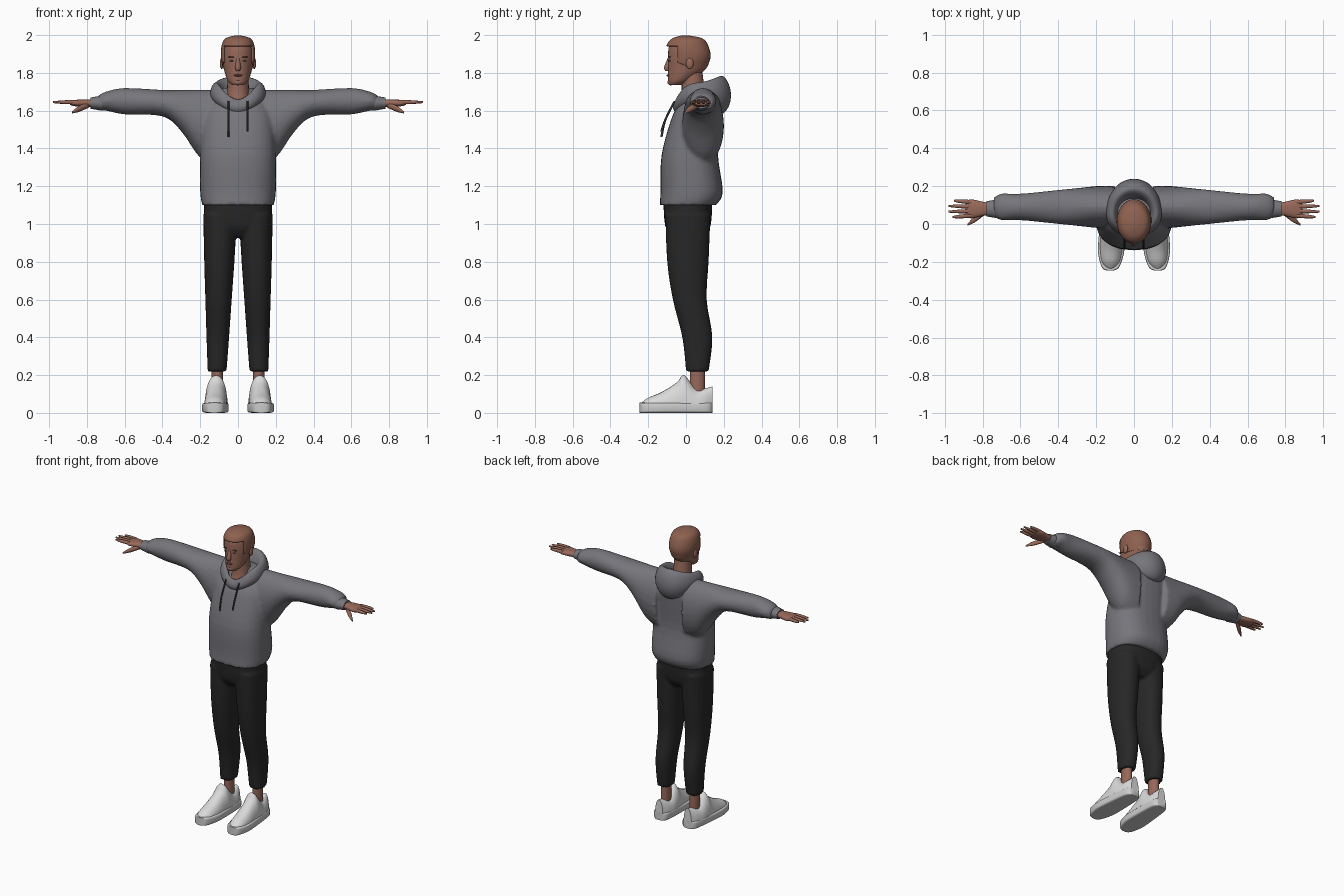
import bpy, bmesh, math
from mathutils import Matrix, Vector

cube = bpy.data.objects.get("Cube")
if cube:
    bpy.data.objects.remove(cube, do_unlink=True)


def material(name, red, green, blue):
    mat = bpy.data.materials.new(name)
    mat.use_nodes = True
    colour = (red, green, blue, 1)
    mat.diffuse_color = colour
    mat.node_tree.nodes["Principled BSDF"].inputs["Base Color"].default_value = colour
    return mat


SKIN = material("skin", .31, .14, .1)
HAIR = material("hair", .27, .12, .08)
LIPS = material("lips", .26, .08, .07)
BROWN = material("brow brown", .09, .04, .03)
EYE = material("eye grey", .2, .2, .3)
FLEECE = material("grey fleece", .18, .18, .2)
CORD = material("dark cord", .04, .04, .04)
CLOTH = material("black cloth", .02, .02, .02)
SHOE = material("shoe white", .7, .7, .7)
SOLE = material("sole white", .6, .6, .6)


def finish(name, bm, mat, angle=50):
    bmesh.ops.recalc_face_normals(bm, faces=bm.faces[:])
    mesh = bpy.data.meshes.new(name)
    bm.to_mesh(mesh)
    bm.free()
    mesh.materials.append(mat)
    mesh.shade_smooth()
    mesh.set_sharp_from_angle(angle=math.radians(angle))
    obj = bpy.data.objects.new(name, mesh)
    bpy.context.collection.objects.link(obj)
    return obj


def spline(rings, steps=4):
    """Smoothly fill in rings between the given ones."""
    last = len(rings) - 1
    filled = []
    for i in range(last):
        before, start, end, after = (rings[max(0, min(last, i + k))] for k in (-1, 0, 1, 2))
        for j in range(steps):
            t = j / steps
            filled.append([b + t / 2 * (c - a + t * (2 * a - 5 * b + 4 * c - d + t * (3 * (b - c) + d - a)))
                           for a, b, c, d in zip(before, start, end, after)])
    return filled + [rings[last]]


def bridge(bm, lower, upper):
    for k in range(len(lower)):
        bm.faces.new((lower[k - 1], lower[k], upper[k], upper[k - 1]))


def loft(bm, axis, rings, centre=0, drift=0, mirror=False, power=2, sides=24, floor=0):
    """Rings are (position on axis, second centre, first radius, second radius).
    The first centre follows a straight line given by centre and drift."""
    for flip in (1, -1) if mirror else (1,):
        loops = []
        for position, second, width, depth in spline(rings):
            loop = []
            for k in range(sides):
                angle = math.tau * k / sides
                cos, sin = math.cos(angle), math.sin(angle)
                point = [centre + drift * position + width * math.copysign(abs(cos) ** (2 / power), cos),
                         second + depth * math.copysign(abs(sin) ** (2 / power), sin)]
                point.insert(axis, position)
                x, y, z = point
                loop.append(bm.verts.new((x * flip, y, max(floor, z))))
            loops.append(loop)
        for lower, upper in zip(loops, loops[1:]):
            bridge(bm, lower, upper)
        bm.faces.new(loops[0])
        bm.faces.new(loops[-1])


def part(name, mat, axis, rings, **options):
    bm = bmesh.new()
    loft(bm, axis, rings, **options)
    return finish(name, bm, mat)


def blob(name, mat, x, y, z, *radii):
    """An ellipsoid, paired left and right when it is off centre."""
    bm = bmesh.new()
    for flip in (1, -1) if x else (1,):
        place = Matrix.Translation((x * flip, y, z)) @ Matrix.Diagonal((*radii, 1))
        bmesh.ops.create_uvsphere(bm, u_segments=16, v_segments=10, radius=1, matrix=place)
    return finish(name, bm, mat)


def fuse(obj, rounds):
    """Blend overlapping volumes into one soft surface."""
    remesh = obj.modifiers.new("fuse", 'REMESH')
    remesh.mode = 'VOXEL'
    remesh.voxel_size = .01
    remesh.use_smooth_shade = True
    smooth = obj.modifiers.new("soften", 'SMOOTH')
    smooth.factor = .5
    smooth.iterations = rounds


# Sweater: body, sleeves and cuffs
bm = bmesh.new()
loft(bm, 2, [(1.1, .01, .19, .15), (1.17, .03, .2, .165), (1.36, .02, .2, .15), (1.55, .05, .19, .13),
             (1.63, .07, .16, .11), (1.72, .08, .08, .05)], power=2.4, sides=32)
loft(bm, 0, [(.1, 1.51, .11, .2), (.2, 1.53, .11, .18), (.3, 1.6, .1, .11), (.4, 1.64, .09, .07),
             (.6, 1.65, .07, .07), (.7, 1.65, .07, .05), (.74, 1.64, .05, .04)], centre=.09, mirror=True)
fuse(finish("sweater", bm, FLEECE), rounds=4)
part("sleeve_cuffs", FLEECE, 0, [(.72, 1.64, .05, .04), (.78, 1.64, .04, .03)], centre=.08, mirror=True)

# Hood: a section swept around the neck, deepest at the back
FRONT = [(.12, 1.6), (.12, 1.63), (.1, 1.66), (.09, 1.66), (.08, 1.6), (.09, 1.57)]
SIDE = [(.15, 1.66), (.15, 1.71), (.13, 1.75), (.1, 1.75), (.08, 1.68), (.1, 1.62)]
BACK = [(.15, 1.56), (.21, 1.67), (.16, 1.8), (.11, 1.78), (.07, 1.68), (.1, 1.6)]
bm = bmesh.new()
loops = []
for k in range(24):
    angle = math.tau * k / 24
    sin = math.sin(angle)
    loop = []
    for side, target in zip(SIDE, BACK if sin > 0 else FRONT):
        radius, z = Vector(side).lerp(Vector(target), sin * sin)
        loop.append(bm.verts.new((radius * math.cos(angle), .05 + radius * sin, z)))
    loops.append(loop)
for k in range(24):
    bridge(bm, loops[k - 1], loops[k])
hood = finish("hood", bm, FLEECE, angle=180)
hood.modifiers.new("round", 'SUBSURF').levels = 2

# Drawstrings
for name, x, low in (("left_drawstring", .05, 1.49), ("right_drawstring", -.05, 1.46)):
    path = ((low, -.13), (1.55, -.11), (1.65, -.06))
    part(name, CORD, 2, [(z, y, .005, .006) for z, y in path], centre=x, sides=8)

# Trousers: hips and tapered legs
bm = bmesh.new()
loft(bm, 2, [(.93, .01, .1, .08), (.99, .01, .17, .12), (1.12, .01, .18, .13)], power=2.5, sides=32)
loft(bm, 2, [(.22, .06, .05, .06), (.4, .06, .06, .08), (.6, .02, .07, .09), (.8, .01, .08, .11),
             (1.05, .01, .09, .12)], centre=.115, drift=-.02, mirror=True, power=2.2)
fuse(finish("trousers", bm, CLOTH), rounds=2)

# Ankles and shoes, the toes turned slightly out
part("ankles", SKIN, 2, [(.08, .06, .03, .04), (.25, .06, .03, .04)], centre=.11, mirror=True)
upper = ((-.24, .02, .02), (-.2, .05, .05), (-.13, .06, .08), (-.05, .06, .13), (-.01, .06, .17),
         (.05, .06, .1), (.1, .05, .1), (.14, .03, .11))
part("shoe_uppers", SHOE, 1, [(y, .03, width, height) for y, width, height in upper],
     centre=.115, drift=-.04, mirror=True, power=2.2, floor=.02)
outline = ((-.245, .02), (-.23, .045), (-.17, .065), (-.1, .07), (.06, .06), (.12, .05), (.14, .03))
part("shoe_soles", SOLE, 1, [(y, .027, width, .027) for y, width in outline],
     centre=.115, drift=-.04, mirror=True, power=6, sides=32)

# Hands: palm, four spread fingers and a thumb
bm = bmesh.new()
loft(bm, 0, [(.76, 1.64, .03, .02), (.81, 1.64, .04, .02), (.86, 1.64, .05, .017), (.89, 1.64, .04, .01)],
     centre=.08, mirror=True, power=2.4)
for i, reach in enumerate((.96, .98, .98, .95)):
    spread = .05 * (i - 1.5)
    knuckle = .08 + .024 * (i - 1.5)
    finger = ((.86, .011), (.92, .01), (reach, .005))
    loft(bm, 0, [(x, 1.645, radius, radius) for x, radius in finger],
         centre=knuckle - .86 * spread, drift=spread, mirror=True, sides=12)
thumb = ((.79, 1.63, .014), (.84, 1.61, .016), (.88, 1.59, .005))
loft(bm, 0, [(x, z, radius, radius) for x, z, radius in thumb], centre=.63, drift=-.72, mirror=True, sides=12)
finish("hands", bm, SKIN)

# Neck, head and face
part("neck", SKIN, 2, [(1.6, .04, .08, .1), (1.68, .04, .06, .065), (1.82, .03, .055, .055)])
HEAD = [(1.735, -.06, .03, .03), (1.76, -.035, .055, .06), (1.82, .005, .075, .1), (1.88, .015, .085, .11),
        (1.94, .01, .08, .1), (1.975, .01, .06, .07), (1.99, 0, .01, .01)]
part("head", SKIN, 2, HEAD, sides=32)
part("nose", SKIN, 2, [(1.88, -.09, .007, .006), (1.83, -.1, .015, .016), (1.81, -.1, .01, .01)], sides=16)
blob("ears", SKIN, .086, .02, 1.85, .01, .02, .03)
blob("eyes", EYE, .033, -.086, 1.864, .013, .006, .005)
blob("irises", BROWN, .033, -.09, 1.864, .004, .004, .004)
blob("eyebrows", BROWN, .034, -.087, 1.884, .018, .006, .003)
blob("mouth", LIPS, 0, -.094, 1.787, .023, .009, .006)
blob("chin", SKIN, 0, -.08, 1.75, .025, .018, .016)

# Hair: a shell over the skull, cut to a straight fringe and a sloping nape
bm = bmesh.new()
loft(bm, 2, [(z + .008, y - .003, width + .006, depth + .009) for z, y, width, depth in HEAD[2:]], sides=32)
temple = Vector((0, -.045, 1.855))
fringe = Vector((0, -.045, 1.942))
slope = Vector((0, .4, 1))
for point, normal in ((temple, (0, 1, 0)), (fringe, (0, 0, 1)), (temple, slope)):
    geometry = bm.verts[:] + bm.edges[:] + bm.faces[:]
    bmesh.ops.bisect_plane(bm, geom=geometry, plane_co=point, plane_no=normal)
bare = []
for face in bm.faces:
    middle = face.calc_center_median()
    on_face = middle.y < fringe.y and middle.z < fringe.z
    if on_face or slope.dot(middle - temple) < 0:
        bare.append(face)
bmesh.ops.delete(bm, geom=bare, context='FACES')
hair = finish("hair", bm, HAIR)
hair.modifiers.new("thickness", 'SOLIDIFY').thickness = .009
